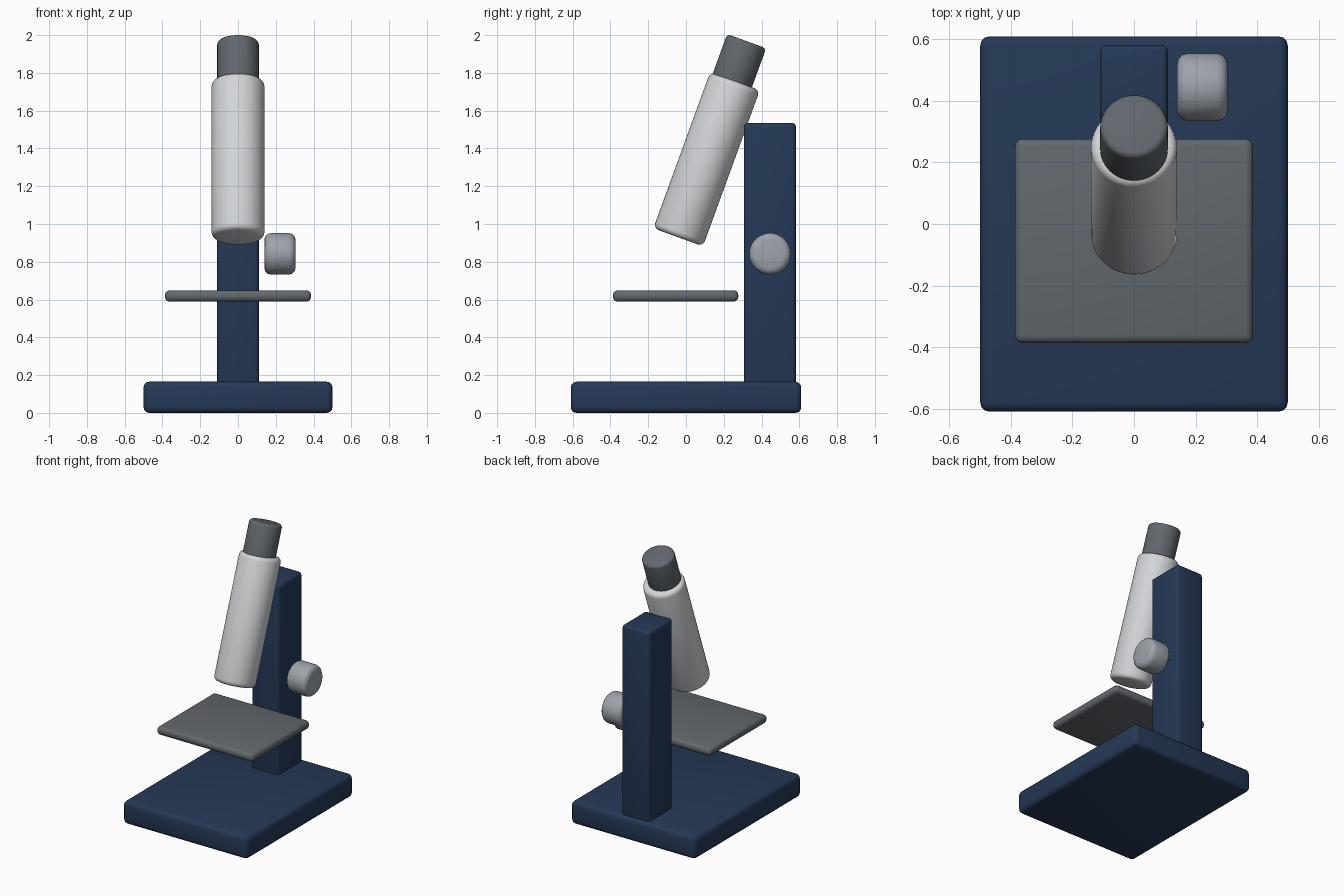
import bpy
from math import radians, sin, cos

if "Cube" in bpy.data.objects:
    bpy.data.objects.remove(bpy.data.objects["Cube"])

TILT = radians(20)


def material(name, rgb):
    m = bpy.data.materials.new(name)
    m.diffuse_color = (*rgb, 1)
    m.use_nodes = True
    m.node_tree.nodes["Principled BSDF"].inputs["Base Color"].default_value = m.diffuse_color
    return m


navy = material("navy_paint", (0.018, 0.04, 0.093))
dark = material("dark_metal", (0.12, 0.137, 0.155))
light = material("light_enamel", (0.65, 0.67, 0.69))
steel = material("steel", (0.34, 0.37, 0.41))


def finish(name, mat, bevel):
    ob = bpy.context.object
    ob.name = ob.data.name = name
    ob.data.materials.append(mat)
    bpy.ops.object.transform_apply(location=False, rotation=False, scale=True)
    mod = ob.modifiers.new("rounded_edges", 'BEVEL')
    mod.width = bevel
    mod.segments = 3
    mod.limit_method = 'ANGLE'
    mod.angle_limit = radians(40)
    bpy.ops.object.modifier_apply(modifier=mod.name)
    bpy.ops.object.shade_smooth_by_angle(angle=radians(35))
    return ob


def box(name, lo, hi, mat, bevel):
    bpy.ops.mesh.primitive_cube_add(size=1, location=[(a + b) / 2 for a, b in zip(lo, hi)])
    bpy.context.object.scale = [b - a for a, b in zip(lo, hi)]
    return finish(name, mat, bevel)


def cylinder(name, centre, radius, length, rot, mat, bevel):
    bpy.ops.mesh.primitive_cylinder_add(vertices=48, radius=radius, depth=length,
                                        location=centre, rotation=rot)
    return finish(name, mat, bevel)


# Stand: foot, upright arm and specimen stage
box("base", (-0.5, -0.61, 0), (0.5, 0.61, 0.165), navy, 0.03)
box("arm", (-0.11, 0.307, 0.14), (0.11, 0.582, 1.535), navy, 0.02)
box("stage", (-0.387, -0.387, 0.589), (0.387, 0.277, 0.649), dark, 0.025)

# Tilted body tube, with the eyepiece set slightly forward of its axis
cylinder("body_tube", (0, 0.109, 1.343), 0.14, 0.88, (-TILT, 0, 0), light, 0.03)
length = 0.32
cylinder("eyepiece",
         (0, 0.321 - sin(TILT) * length / 2, 1.968 - cos(TILT) * length / 2),
         0.11, length, (-TILT, 0, 0), dark, 0.02)

# Focus knob beside the arm
cylinder("focus_knob", (0.222, 0.445, 0.842), 0.11, 0.165,
         (0, radians(90), 0), steel, 0.035)
